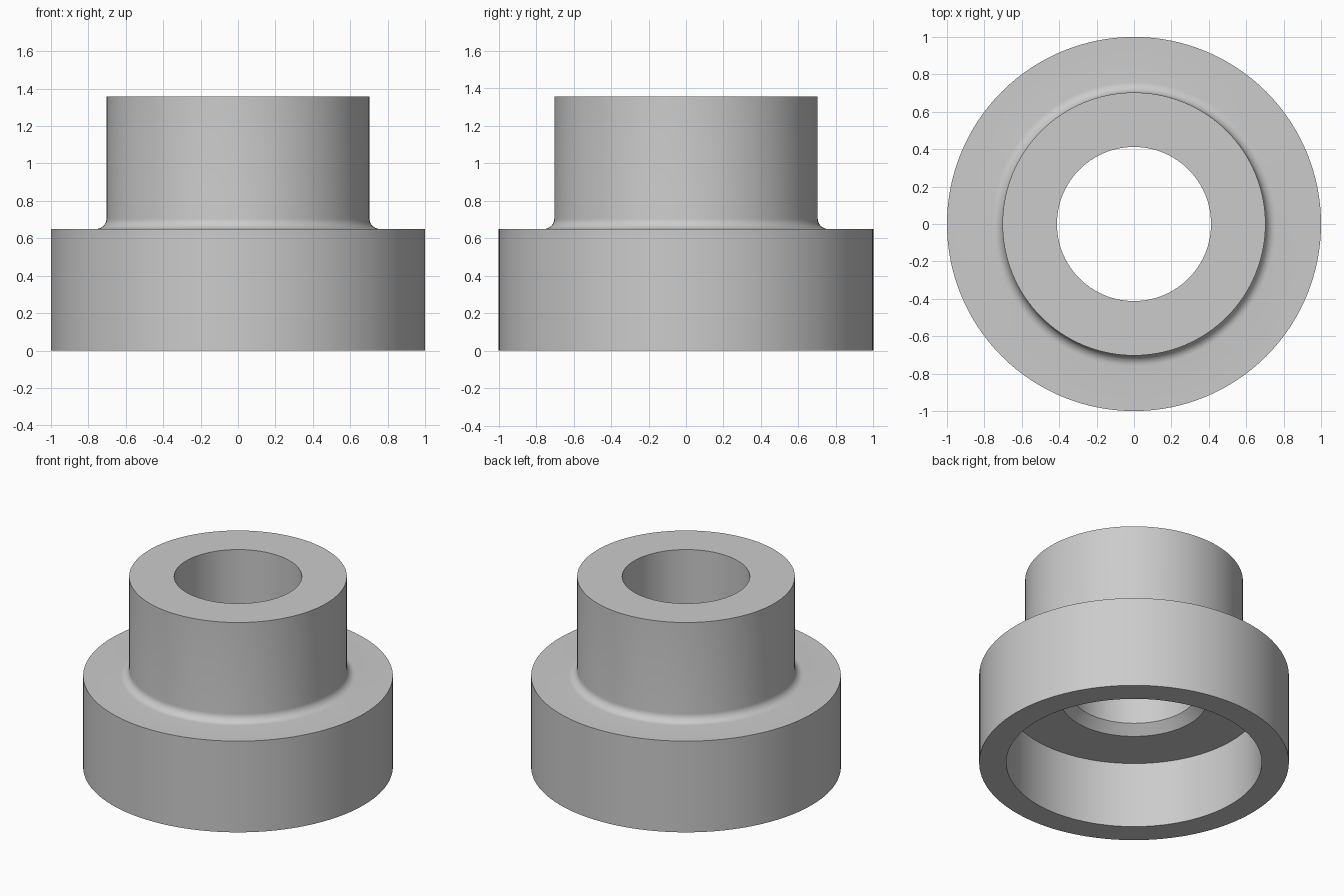
import bpy
import bmesh
from math import cos, sin, pi, radians
from mathutils import Vector

cube = bpy.data.objects.get("Cube")
if cube:
    bpy.data.objects.remove(cube, do_unlink=True)

# Single plain grey
grey = bpy.data.materials.new("light_grey")
grey.use_nodes = True
colour = (0.6, 0.6, 0.6, 1)
grey.diffuse_color = colour
grey.node_tree.nodes["Principled BSDF"].inputs["Base Color"].default_value = colour

# Main dimensions
flange_radius, flange_top = 1.0, 0.65
hub_radius, hub_top = 0.703, 1.357
bore_radius, recess_radius, recess_top = 0.412, 0.825, 0.47
fillet, chamfer = 0.056, 0.062
segments, fillet_steps = 128, 8

# Closed cross-section: recess, flange, filleted hub, chamfered bore
profile = [(recess_radius, recess_top), (recess_radius, 0),
           (flange_radius, 0), (flange_radius, flange_top)]
for i in range(fillet_steps + 1):
    a = pi / 2 * i / fillet_steps
    profile.append((hub_radius + fillet * (1 - sin(a)),
                    flange_top + fillet * (1 - cos(a))))
profile += [(hub_radius, hub_top), (bore_radius, hub_top),
            (bore_radius, recess_top + chamfer),
            (bore_radius + chamfer, recess_top)]

# Revolve the section around the vertical axis
bm = bmesh.new()
verts = [bm.verts.new((r, 0, z)) for r, z in profile]
edges = [bm.edges.new((v, verts[(i + 1) % len(verts)])) for i, v in enumerate(verts)]
bmesh.ops.spin(bm, geom=verts + edges, cent=Vector(), axis=Vector((0, 0, 1)),
               angle=2 * pi, steps=segments)
bmesh.ops.remove_doubles(bm, verts=bm.verts[:], dist=0.0001)
bmesh.ops.recalc_face_normals(bm, faces=bm.faces[:])

mesh = bpy.data.meshes.new("flanged_bushing")
bm.to_mesh(mesh)
bm.free()
mesh.materials.append(grey)
bushing = bpy.data.objects.new("flanged_bushing", mesh)
bpy.context.collection.objects.link(bushing)

# Smooth round walls, sharp rims
bpy.ops.object.select_all(action="DESELECT")
bushing.select_set(True)
bpy.context.view_layer.objects.active = bushing
bpy.ops.object.shade_smooth_by_angle(angle=radians(30))
